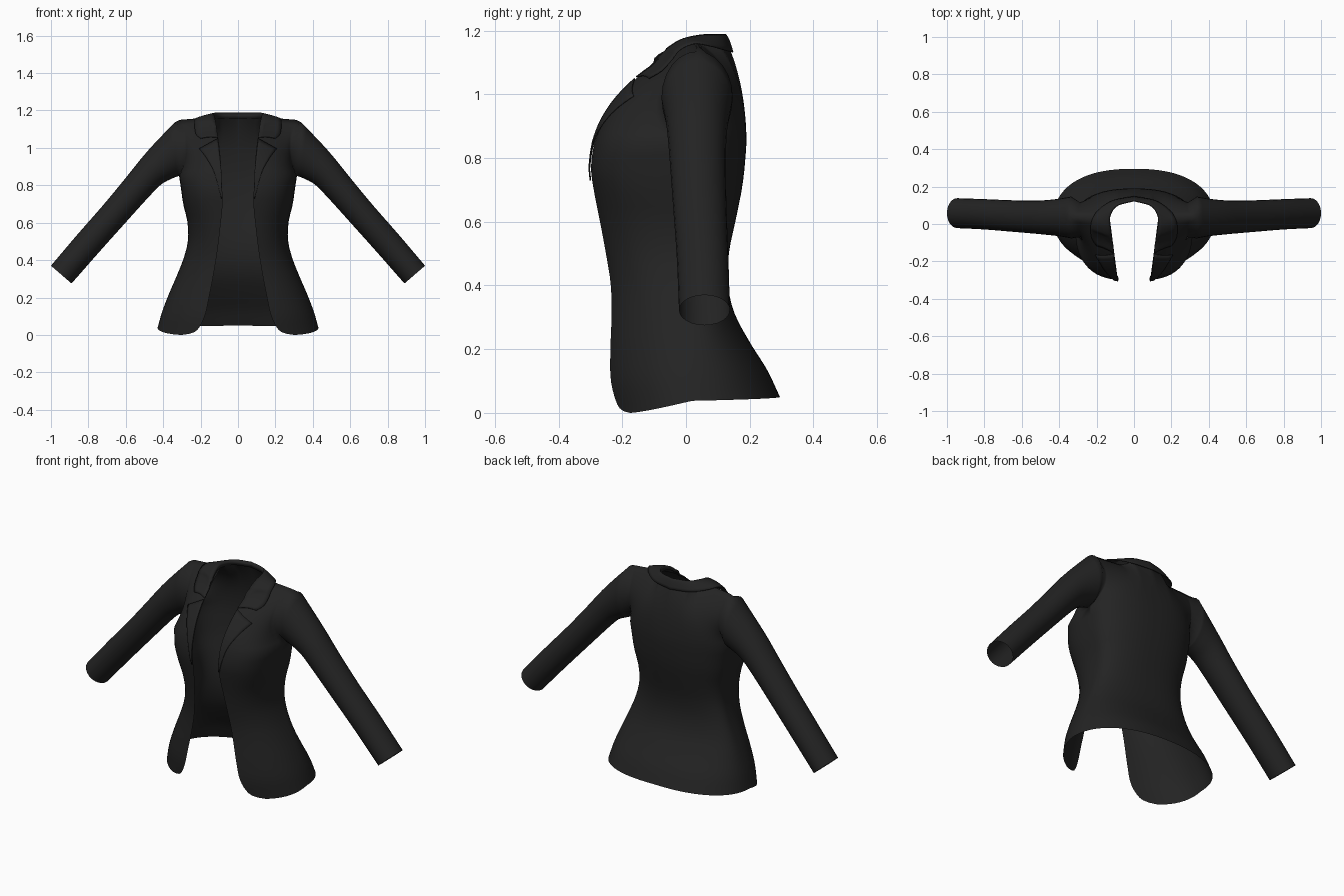
import bpy, bmesh, math
from mathutils import Vector
from mathutils.bvhtree import BVHTree

if "Cube" in bpy.data.objects:
    bpy.data.objects.remove(bpy.data.objects["Cube"])

mat = bpy.data.materials.new("black cloth")
mat.diffuse_color = (0.017, 0.017, 0.017, 1)
mat.use_nodes = True
mat.node_tree.nodes["Principled BSDF"].inputs["Base Color"].default_value = mat.diffuse_color


def smooth_table(t, x):
    """Hermite interpolation of rows (x, a, b, ...)"""
    i = 0
    while i < len(t) - 2 and x > t[i + 1][0]:
        i += 1
    h = t[i + 1][0] - t[i][0]
    s = min(max((x - t[i][0]) / h, 0), 1)

    def slope(k, c):
        a, b = max(k - 1, 0), min(k + 1, len(t) - 1)
        return (t[b][c] - t[a][c]) / (t[b][0] - t[a][0])
    return [(2*s**3 - 3*s*s + 1) * t[i][c] + (s**3 - 2*s*s + s) * h * slope(i, c)
            + (3*s*s - 2*s**3) * t[i + 1][c] + (s**3 - s*s) * h * slope(i + 1, c)
            for c in range(1, len(t[0]))]


def linear(t, x):
    for a, b in zip(t, t[1:]):
        if x <= b[0] + 1e-9:
            return Vector(a[1]).lerp(Vector(b[1]), (x - a[0]) / (b[0] - a[0]))


def add_grid(bm, rows, closed=False):
    vs = [[bm.verts.new(p) for p in r] for r in rows]
    n = len(rows[0])
    for a, b in zip(vs, vs[1:]):
        for j in range(n if closed else n - 1):
            k = (j + 1) % n
            bm.faces.new((a[j], a[k], b[k], b[j]))


def finish(bm, name, thick=0):
    me = bpy.data.meshes.new(name)
    bm.to_mesh(me)
    me.materials.append(mat)
    for p in me.polygons:
        p.use_smooth = True
    ob = bpy.data.objects.new(name, me)
    bpy.context.collection.objects.link(ob)
    m = ob.modifiers.new("mirror", 'MIRROR')
    m.use_clip = True
    if thick:
        s = ob.modifiers.new("thickness", 'SOLIDIFY')
        s.thickness, s.offset = thick, 0
    return ob


# Torso sections: z, half width, front y, back y, front roundness
SECT = [(0, .43, -.245, .295, .95), (.1, .405, -.258, .255, .92),
        (.2, .37, -.256, .2, .9), (.3, .33, -.25, .152, .88),
        (.4, .292, -.25, .131, .85), (.5, .268, -.262, .135, .8),
        (.6, .27, -.276, .155, .74), (.7, .293, -.292, .175, .68),
        (.77, .303, -.301, .184, .65), (.85, .315, -.29, .19, .66)]
# Front edge: z, x
OPEN = [(0, .30), (.008, .25), (.03, .215), (.1, .178), (.2, .155), (.3, .135),
        (.45, .11), (.6, .092), (.7, .083), (.85, .088)]
YC, NF, NB, NR, NA = .02, 14, 28, 30, 12
Z0 = .85


def section(zr):
    w, yf, yb, e = smooth_table(SECT, zr)
    x0 = smooth_table(OPEN, zr)[0]
    p0 = math.asin((x0 / w) ** (1 / e))
    fade = (1 - zr / Z0) ** 3
    front, back = [], []
    for j in range(NF + 1):
        u = j / NF
        p = p0 + (math.pi / 2 - p0) * u
        front.append(Vector((w * math.sin(p) ** e,
                             YC + (yf - YC) * max(math.cos(p), 0) ** e,
                             zr + .038 * u ** 1.5 * fade)))
    for j in range(NB + 1):
        u = j / NB
        p = math.pi / 2 * (1 - u)
        back.append(Vector((w * max(math.sin(p), 0) ** .85,
                            YC + (yb - YC) * max(math.cos(p), 0) ** .85,
                            zr + (.038 + .012 * u) * fade)))
    return front, back


def bezier(a, b, c, t):
    return a * (1 - t) ** 2 + b * 2 * t * (1 - t) + c * t * t


# Jacket body: lower torso
lower = [section(Z0 * (i / NR) ** 1.5) for i in range(NR + 1)]
bm = bmesh.new()
add_grid(bm, [f for f, b in lower])
add_grid(bm, [b for f, b in lower])

# Chest and upper back up to the shoulder line
F_TOP = [(0, (.13, .035, 1.165)), (1, (.31, .04, 1.15))]
F_CTL = [(0, (.095, -.238, 1.045)), (1, (.255, -.17, .98))]
B_TOP = [(0, (.31, .04, 1.15)), (.5, (.13, .035, 1.165)),
         (.75, (.1, .1, 1.16)), (1, (0, .13, 1.16))]
B_CTL = [(0, (.265, .2, .98)), (.5, (.14, .2, 1.06)), (1, (0, .188, 1.03))]
f0, b0 = lower[-1]
chest = [[bezier(p, linear(F_CTL, j / NF), linear(F_TOP, j / NF), i / NA)
          for j, p in enumerate(f0)] for i in range(NA + 1)]
upback = [[bezier(p, linear(B_CTL, j / NB), linear(B_TOP, j / NB), i / NA)
           for j, p in enumerate(b0)] for i in range(NA + 1)]
add_grid(bm, chest)
add_grid(bm, upback)

# Sleeve: starts on the armhole, then ellipses (s, upper x z, lower x z, y, depth)
ARM = [(0, .34, 1.135, .33, .845, .035, .112), (1, .45, 1.02, .355, .835, .035, .1),
       (2, .52, .94, .41, .805, .035, .093), (3, .60, .84, .475, .74, .037, .088),
       (4, .72, .695, .59, .613, .043, .084), (5, .86, .535, .745, .44, .052, .081),
       (6, 1.0, .37, .89, .275, .058, .08)]
ring0 = [r[-1] for r in chest] + [r[0] for r in reversed(upback[1:-1])]
rings = [ring0]
N = len(ring0)
for i in range(25):
    ux, uz, lx, lz, y, ry = smooth_table(ARM, i / 4)
    ring = []
    for k in range(N):
        a = 2 * math.pi * k / N
        c = (1 - math.cos(a)) / 2
        ring.append(Vector((lx + (ux - lx) * c, y - math.sin(a) * ry, lz + (uz - lz) * c)))
    rings.append(ring)
add_grid(bm, rings, True)

bmesh.ops.remove_doubles(bm, verts=bm.verts, dist=.0008)
bmesh.ops.recalc_face_normals(bm, faces=bm.faces)
bm.normal_update()
if min(bm.faces, key=lambda f: f.calc_center_median().y).normal.y > 0:
    bmesh.ops.reverse_faces(bm, faces=bm.faces)
tree = BVHTree.FromBMesh(bm)
finish(bm, "jacket_body_and_sleeves")


def on_front(x, z, gap, top=None):
    hit = tree.ray_cast(Vector((x, -1, z)), Vector((0, 1, 0)))[0]
    if hit is None or hit.y > .1:
        hit = tree.find_nearest(Vector((x, -.25 if top is None else top, z)))[0]
    return Vector((x, hit.y - gap, z))


# Lapel: thin flap lying on the chest
OUTER = [(0, .09, .73), (.5, .128, .87), (.8, .172, .95), (1, .207, .995)]
INNER = [(0, .084, .73), (.5, .091, .89), (1, .108, 1.05)]
bm = bmesh.new()
rows = []
for i in range(17):
    a = smooth_table(INNER, i / 16)
    b = smooth_table(OUTER, i / 16)
    rows.append([on_front(a[0] + (b[0] - a[0]) * u / 6, a[1] + (b[1] - a[1]) * u / 6, .006)
                 for u in range(7)])
add_grid(bm, rows)
bmesh.ops.recalc_face_normals(bm, faces=bm.faces)
finish(bm, "lapel", .004)

# Collar: (s, fold x y z, outer edge x y z), from the notch to the back centre
COLLAR = [(0, .108, -.16, 1.055, .2, -.13, 1.05), (.5, .113, -.13, 1.085, .226, -.09, 1.075),
          (1, .118, -.085, 1.125, .232, -.04, 1.125), (2, .128, -.02, 1.17, .225, .02, 1.158),
          (3, .128, .045, 1.186, .19, .075, 1.152), (4, .09, .1, 1.187, .115, .125, 1.138),
          (5, 0, .126, 1.187, 0, .147, 1.132)]
bm = bmesh.new()
rows = []
for i in range(31):
    s = i / 6
    v = smooth_table(COLLAR, s)
    fold, edge = Vector(v[:3]), Vector(v[3:])
    row = []
    for u in range(6):
        p = fold.lerp(edge, u / 5)
        p.z += .006 * math.sin(math.pi * u / 5)
        if s < 1.2:
            q = on_front(p.x, p.z, .007, p.y)
            p = q.lerp(p, max(0, s - .5) / .7)
        row.append(p)
    # inner stand dropping to the neckline
    stand = row[0] + Vector((0, -.003 if s > 2 else .006, -.03 * min(1, s / 3)))
    rows.append([stand] + row)
for p in rows[-1]:
    p.x = 0
add_grid(bm, rows)
bmesh.ops.recalc_face_normals(bm, faces=bm.faces)
finish(bm, "collar", .004)
